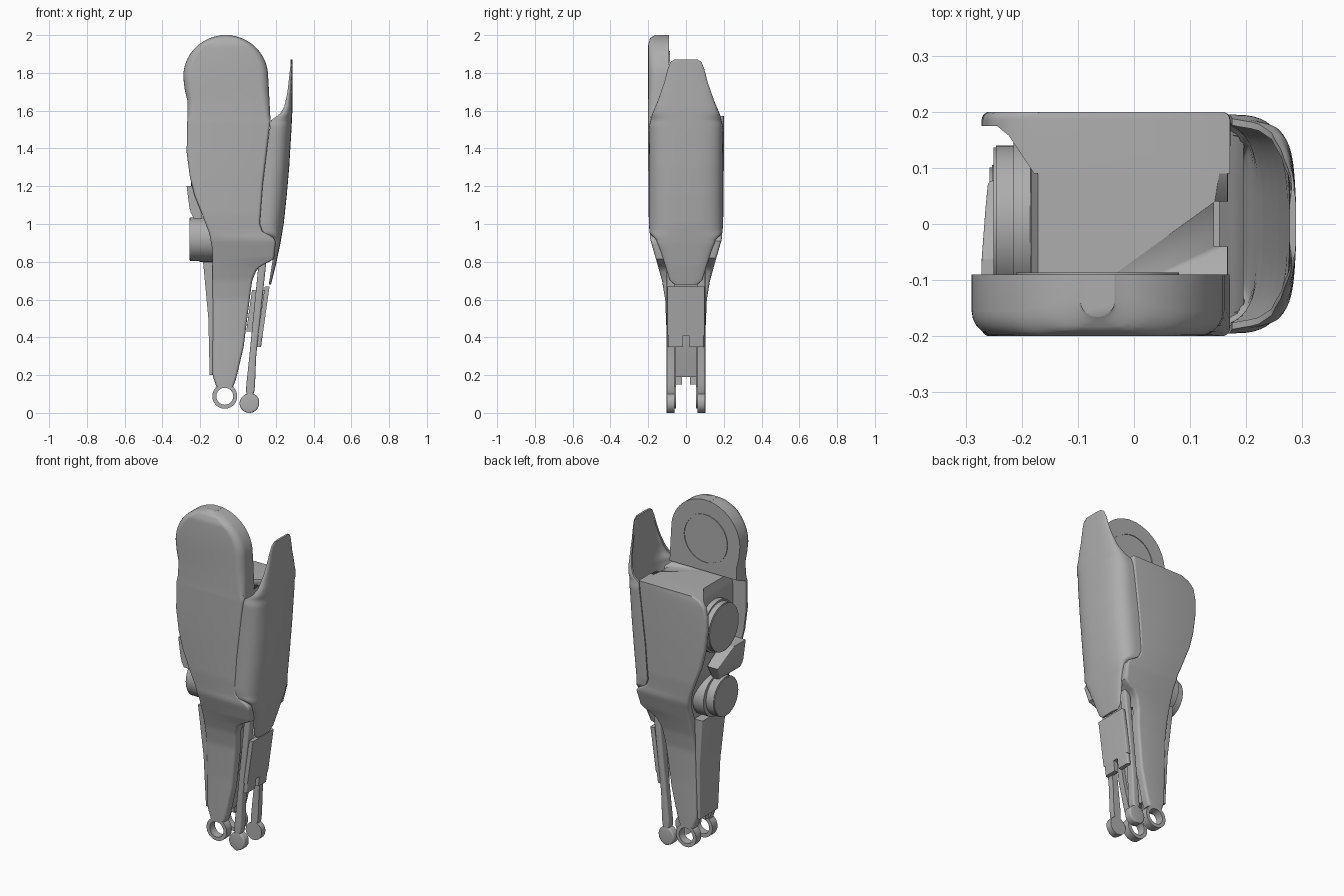
import bpy
import bmesh
from math import sin, cos, pi, sqrt, copysign
from mathutils import Matrix

if "Cube" in bpy.data.objects:
    bpy.data.objects.remove(bpy.data.objects["Cube"])

grey = bpy.data.materials.new("matte_grey")
grey.use_nodes = True
tone = (0.42, 0.42, 0.42, 1)
grey.diffuse_color = tone
grey.node_tree.nodes["Principled BSDF"].inputs["Base Color"].default_value = tone


def finish(name, bm, angle=0.6):
    bmesh.ops.recalc_face_normals(bm, faces=bm.faces)
    mesh = bpy.data.meshes.new(name)
    bm.to_mesh(mesh)
    bm.free()
    mesh.materials.append(grey)
    obj = bpy.data.objects.new(name, mesh)
    bpy.context.collection.objects.link(obj)
    bpy.ops.object.select_all(action='DESELECT')
    obj.select_set(True)
    bpy.context.view_layer.objects.active = obj
    bpy.ops.object.shade_smooth_by_angle(angle=angle)
    return obj


def at(table, z):
    """Linear lookup in a rising list of (height, value)."""
    if z <= table[0][0]:
        return table[0][1]
    for (a, p), (b, q) in zip(table, table[1:]):
        if z <= b:
            return p + (q - p) * (z - a) / (b - a)
    return table[-1][1]


def steps(low, high, count):
    return [low + (high - low) * i / count for i in range(count + 1)]


def loft(name, heights, section):
    """Skin closed sections stacked along z."""
    bm = bmesh.new()
    rings = [[bm.verts.new((x, y, z)) for x, y in section(z)] for z in heights]
    n = len(rings[0])
    for low, high in zip(rings, rings[1:]):
        for i in range(n):
            j = (i + 1) % n
            bm.faces.new((low[i], low[j], high[j], high[i]))
    bm.faces.new(rings[0])
    bm.faces.new(rings[-1])
    return finish(name, bm)


def slab(x0, x1, outer, inner, radius):
    """Rectangle whose two corners on the outer y side are rounded."""
    s = copysign(1, outer - inner)
    r = max(min(radius, (x1 - x0) * 0.45, abs(outer - inner) * 0.6), 0.001)
    pts = [(x0, inner)]
    pts += [(x0 + r - r * cos(a), outer - s * (r - r * sin(a))) for a in steps(0, pi / 2, 5)]
    pts += [(x1 - r + r * sin(a), outer - s * (r - r * cos(a))) for a in steps(0, pi / 2, 5)]
    return pts + [(x1, inner)]


def box(name, x, y, z):
    return loft(name, z, lambda h: slab(x[0], x[1], y[1], y[0], 0))


def cylinder(name, axis, centre, radius, depth, bevel=0.0):
    bm = bmesh.new()
    turn = Matrix.Rotation(pi / 2, 4, 'Y' if axis == 'X' else 'X')
    bmesh.ops.create_cone(bm, cap_ends=True, segments=48, radius1=radius, radius2=radius,
                          depth=depth, matrix=Matrix.Translation(centre) @ turn)
    if bevel:
        rims = [e for e in bm.edges if any(len(f.verts) > 4 for f in e.link_faces)]
        bmesh.ops.bevel(bm, geom=rims, offset=bevel, segments=2, affect='EDGES')
    return finish(name, bm)


def eyelet(name, centre, outer, inner, depth):
    """Flat ring whose axis runs along y."""
    bm = bmesh.new()
    cx, cy, cz = centre
    loops = []
    for r, y in ((outer, -depth), (outer, depth), (inner, depth), (inner, -depth)):
        loops.append([bm.verts.new((cx + r * cos(a), cy + y / 2, cz + r * sin(a)))
                      for a in steps(0, 2 * pi, 48)[:-1]])
    for k in range(4):
        p, q = loops[k], loops[(k + 1) % 4]
        for i in range(48):
            j = (i + 1) % 48
            bm.faces.new((p[i], p[j], q[j], q[i]))
    return finish(name, bm)


# Leg outline: left and right edges, and half depth, by height
LEFT = [(.14, -.115), (.2, -.135), (.8, -.135), (.87, -.137), (.95, -.152), (1.05, -.19),
        (1.15, -.23), (1.25, -.255), (1.38, -.272), (1.58, -.268), (1.65, -.267),
        (1.71, -.282), (1.78, -.29)]
RIGHT = [(.14, -.025), (.18, -.01), (.35, .03), (.55, .055), (.7, .075), (.76, .1), (.79, .14),
         (.81, .19), (.91, .2), (.93, .185), (.96, .13), (1, .115), (1.2, .13), (1.45, .16),
         (1.55, .172), (1.78, .16)]
DEPTH = [(.14, .1), (.4, .102), (.6, .11), (.7, .127), (.8, .155), (.92, .19), (1.05, .198),
         (1.3, .2), (1.95, .2), (1.985, .19), (2, .165)]
INNER = [(.14, .052), (.6, .06), (.75, .09), (.9, .15), (1, .175), (1.55, .175), (1.57, .09)]
HUB_X, HUB_Z, HUB_R = -.065, 1.78, .22


def edges(z):
    x0, x1 = at(LEFT, z), at(RIGHT, z)
    if z > HUB_Z:
        half = sqrt(max(HUB_R ** 2 - (z - HUB_Z) ** 2, .0009))
        x0, x1 = HUB_X - half * 1.02, HUB_X + half * 1.02
    return x0, x1


def front_section(z):
    x0, x1 = edges(z)
    return slab(x0, x1, -at(DEPTH, z), -at(INNER, z), at([(.9, .015), (1.5, .02), (1.7, .045)], z))


def back_section(z):
    x0, x1 = edges(z)
    x0 += at([(1.46, 0), (1.52, .012), (1.55, .035), (1.572, .09)], z)
    return slab(x0, x1, at(DEPTH, z), min(at(INNER, z), .175), .015)


dome = [HUB_Z + HUB_R * sin(a) for a in steps(0, pi / 2, 20)]
loft("front_side_with_hip_hub", steps(.14, HUB_Z, 90) + dome[1:], front_section)
loft("back_side", steps(.14, 1.572, 80), back_section)
eyelet("hub_rear_ring", (HUB_X, -.089, 1.77), .145, .137, .006)


# Core between the two sides, recessed on the motor side
def core_section(z):
    x0, x1 = edges(z)
    y = at(DEPTH, z) - .012
    return slab(max(x0 + .01, -.185 + max(z - 1.5, 0) * .2), x1 - .004, y, -y, .01)


core = loft("core", steps(.72, 1.57, 40), core_section)
notch = box("notch_cutter", (.143, .3), (-.04, .04), (1.42, 1.7))
notch.hide_render = True
notch.hide_set(True)
cut = core.modifiers.new("notch", 'BOOLEAN')
cut.operation = 'DIFFERENCE'
cut.object = notch

# Fork at the foot of the leg
for side, s in (("front", -1), ("back", 1)):
    eyelet(side + "_ankle_eyelet", (-.07, s * .076, .088), .066, .045, .048)
loft("fork_web", steps(.19, .74, 12), lambda z: slab(at(LEFT, z) + .01, at(RIGHT, z) - .02, .08, -.08, .01))
loft("fork_step", (.15, .19), lambda z: slab(-.115, -.04, .06, .02, 0))
loft("fork_step_front", (.15, .19), lambda z: slab(-.115, -.04, -.06, -.02, 0))

# Cover on the motor side of the shin
loft("shin_cover", steps(.2, .8, 10),
     lambda z: slab(at([(.2, -.15), (.5, -.157), (.8, -.185)], z), -.13,
                    at([(.2, .085), (.8, .11)], z), -at([(.2, .085), (.8, .11)], z), .005))

# Motors and the bent guard between them
cylinder("upper_motor", 'X', (-.2, .0, 1.33), .14, .1, .004)
cylinder("upper_motor_mount", 'X', (-.18, .0, 1.33), .15, .07)
cylinder("lower_motor", 'X', (-.19, -.01, .92), .115, .135, .004)
cylinder("lower_motor_mount", 'X', (-.17, .01, .92), .12, .07)
loft("motor_guard", steps(1.03, 1.2, 6),
     lambda z: slab(at([(1.03, -.235), (1.07, -.255), (1.2, -.272)], z), -.19,
                    at([(1.03, .03), (1.12, .08), (1.2, -.06)], z), -.17, .01))

# Curved calf shield
SHIELD_OUT = [(.68, .175), (.78, .2), (.9, .225), (1, .242), (1.15, .258), (1.3, .271),
              (1.5, .283), (1.6, .288), (1.87, .289)]
SHIELD_IN = [(.68, .163), (.8, .182), (.9, .198), (.93, .185), (.96, .13), (1, .115), (1.2, .13),
             (1.45, .16), (1.55, .175), (1.58, .22), (1.62, .245), (1.7, .262), (1.87, .281)]
SHIELD_HALF = [(.68, .06), (.7, .085), (.78, .11), (.86, .135), (.92, .16), (.95, .192), (1, .197),
               (1.52, .195), (1.58, .18), (1.65, .15), (1.75, .115), (1.82, .097), (1.857, .083),
               (1.87, .062)]


def shield_section(z):
    inner, outer, half = (at(t, z) for t in (SHIELD_IN, SHIELD_OUT, SHIELD_HALF))

    def arc(wall):
        return [(inner + (outer - wall - inner) * abs(cos(a)) ** .65,
                 (half - wall) * copysign(abs(sin(a)) ** .65, a))
                for a in steps(-pi / 2, pi / 2, 28)]
    return arc(0) + arc(.012)[::-1]


loft("calf_shield", steps(.68, 1.87, 100), shield_section)

# Paired push rods with round ends
ROD_END = .052


def rod_half(z):
    bulb = sqrt(max(ROD_END ** 2 - (z - ROD_END) ** 2, .0001))
    return max(bulb, at([(.08, .01), (.12, .024), (.3, .018), (.8, .02)], z)) if z > ROD_END else bulb


def rod_section(z, s):
    mid = at([(.05, .06), (.3, .078), (.8, .13)], z)
    h = rod_half(z)
    return slab(mid - h, mid + h, s * .102, s * .06, .01)


rod_heights = [ROD_END - ROD_END * cos(a) for a in steps(0, pi, 18)] + steps(.115, .82, 20)
for side, s in (("front", -1), ("back", 1)):
    loft(side + "_push_rod", rod_heights, lambda z: rod_section(z, s))

# Slanted tendon plate with side flanges and a split lower edge
PLATE = [(.35, .122), (.5, .143), (.67, .167)]
loft("tendon_plate", steps(.41, .67, 10), lambda z: slab(at(PLATE, z) - .025, at(PLATE, z), .098, -.098, .005))
for side, s in (("front", -1), ("back", 1)):
    loft(side + "_plate_tab", steps(.35, .41, 3),
         lambda z: slab(at(PLATE, z) - .025, at(PLATE, z), s * .095, s * .015, .01))
    loft(side + "_plate_flange", steps(.43, .65, 6),
         lambda z: slab(at(PLATE, z) - .09, at(PLATE, z) - .02, s * .06, s * .045, 0))
